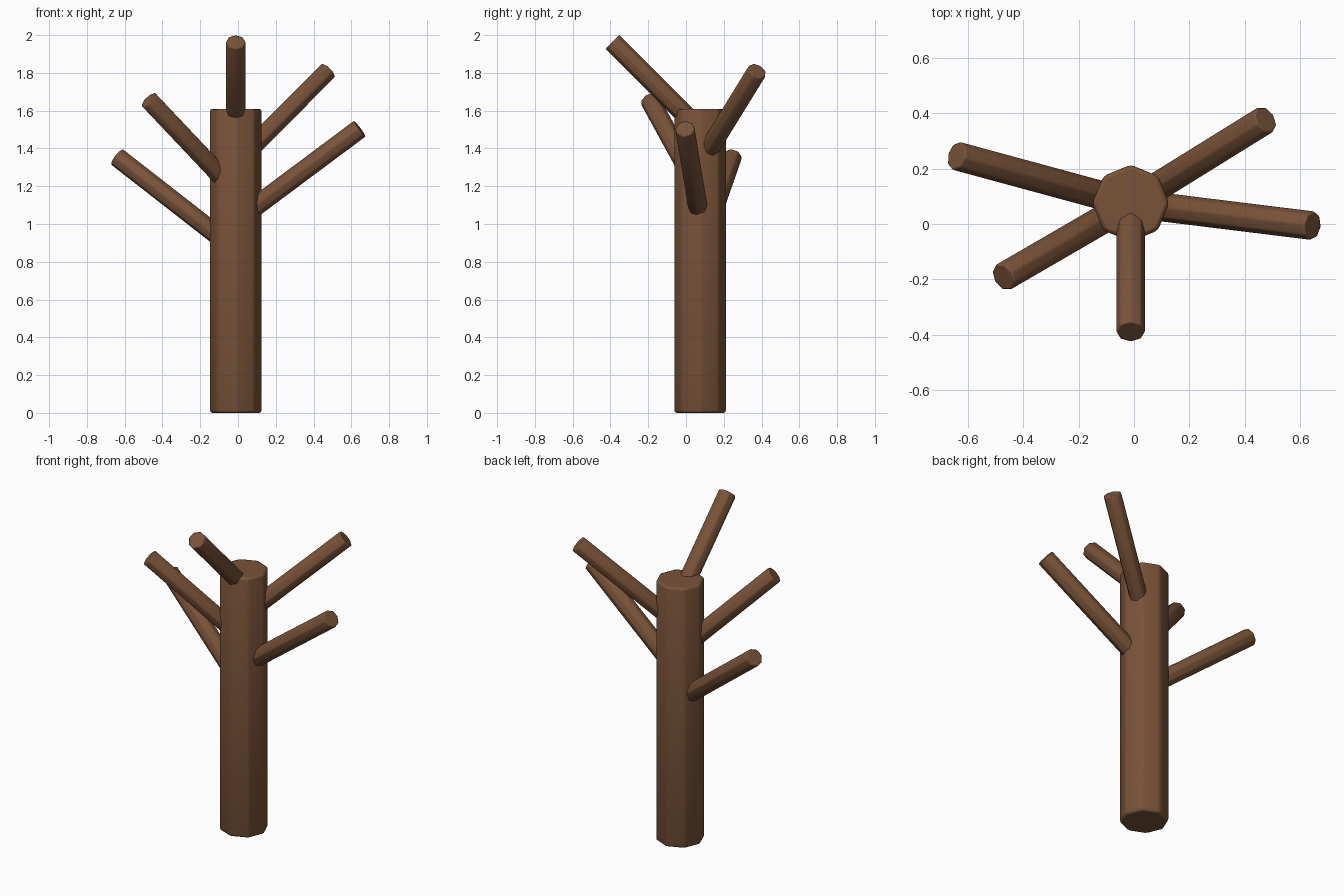
import bpy, math
from mathutils import Vector

if "Cube" in bpy.data.objects:
    bpy.data.objects.remove(bpy.data.objects["Cube"])

bark = bpy.data.materials.new("bark")
bark.diffuse_color = (0.19, 0.085, 0.04, 1)
bark.use_nodes = True
bark.node_tree.nodes["Principled BSDF"].inputs["Base Color"].default_value = bark.diffuse_color


def limb(name, start, end, radius, bevel):
    """Eight-sided rod between two points with softly worn edges."""
    start, end = Vector(start), Vector(end)
    axis = end - start
    bpy.ops.mesh.primitive_cylinder_add(vertices=8, radius=radius, depth=axis.length,
                                        location=(start + end) / 2)
    ob = bpy.context.object
    ob.name = name
    ob.rotation_euler = axis.to_track_quat('Z', 'Y').to_euler()
    ob.data.materials.append(bark)
    mod = ob.modifiers.new("worn_edges", 'BEVEL')
    mod.width = bevel
    mod.segments = 2
    mod.limit_method = 'ANGLE'
    mod.angle_limit = math.radians(30)
    bpy.ops.object.shade_smooth_by_angle(angle=math.radians(50))
    return ob


# Trunk
CX, CY = -0.012, 0.075
limb("trunk", (CX, CY, 0), (CX, CY, 1.61), 0.139, 0.014)

# Branches grow from the trunk axis: name, start height, tip
branches = [
    ("front_branch", 1.50, (-0.012, -0.389, 1.964)),
    ("back_right_branch", 1.32, (0.475, 0.377, 1.81)),
    ("right_branch", 1.015, (0.645, -0.006, 1.505)),
    ("front_left_branch", 1.17, (-0.472, -0.192, 1.657)),
    ("back_left_branch", 0.865, (-0.642, 0.246, 1.356)),
]
for name, z, tip in branches:
    limb(name, (CX, CY, z), tip, 0.053, 0.006)
